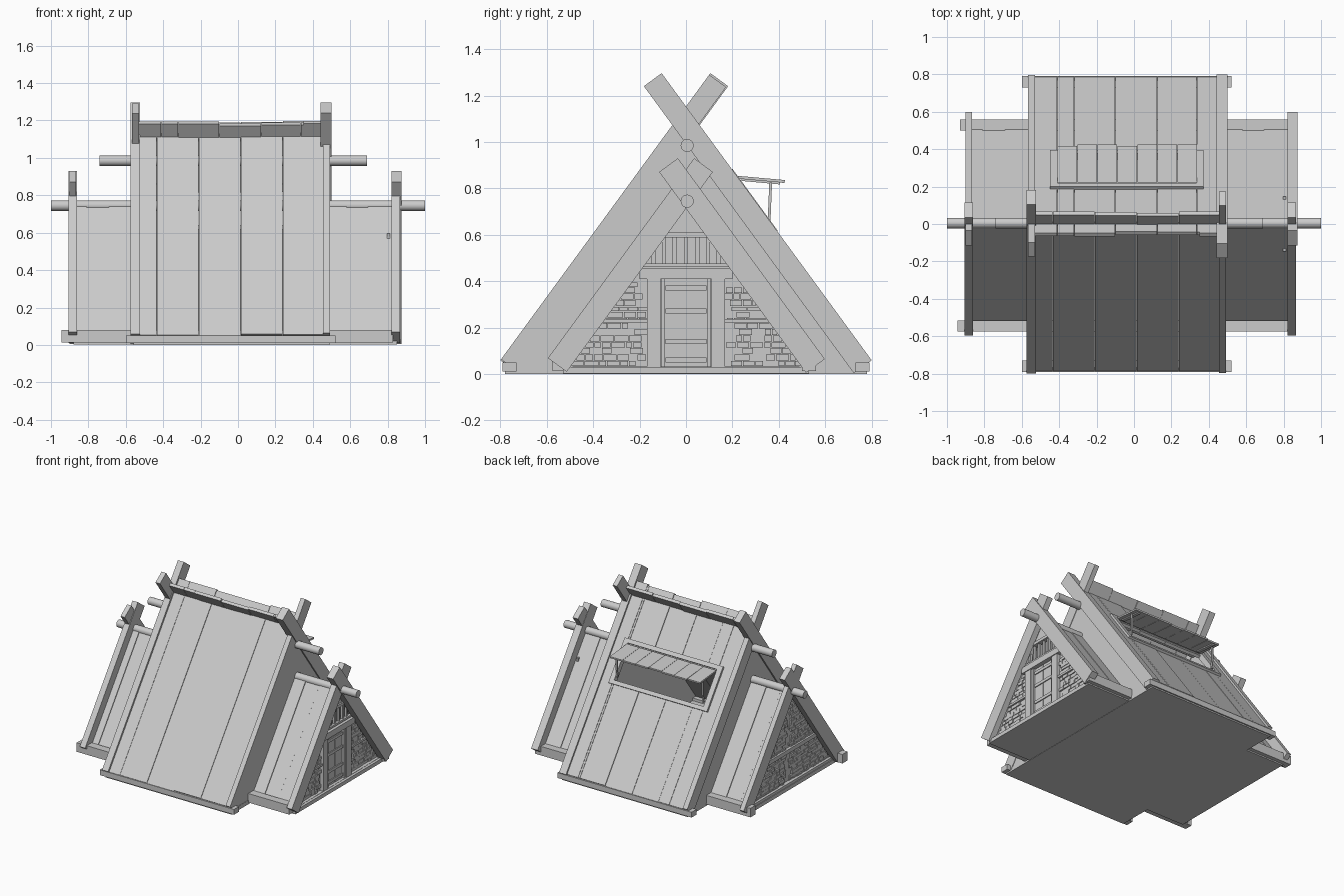
import bpy, bmesh, math, random
from mathutils import Vector

random.seed(4)
SLOPE = 1.367                                  # roof pitch
N = Vector((SLOPE, 1)).normalized()            # outward normal in (y, z)

cube = bpy.data.objects.get("Cube")
if cube:
    bpy.data.objects.remove(cube, do_unlink=True)

clay = bpy.data.materials.new("plain grey")
clay.use_nodes = True
clay.diffuse_color = (0.6, 0.6, 0.6, 1)
clay.node_tree.nodes["Principled BSDF"].inputs["Base Color"].default_value = (0.6, 0.6, 0.6, 1)


def add_prism(bm, pts, x0, x1):
    """Extrude a (y, z) outline from x0 to x1."""
    ends = [[bm.verts.new((x, y, z)) for y, z in pts] for x in (x0, x1)]
    bm.faces.new(ends[0])
    bm.faces.new(ends[1])
    for i in range(len(pts)):
        j = (i + 1) % len(pts)
        bm.faces.new((ends[0][i], ends[0][j], ends[1][j], ends[1][i]))


def finish(name, bm):
    bmesh.ops.recalc_face_normals(bm, faces=bm.faces)
    mesh = bpy.data.meshes.new(name)
    bm.to_mesh(mesh)
    bm.free()
    mesh.materials.append(clay)
    ob = bpy.data.objects.new(name, mesh)
    bpy.context.collection.objects.link(ob)
    return ob


def prisms(name, items):
    bm = bmesh.new()
    for pts, x0, x1 in items:
        add_prism(bm, pts, x0, x1)
    return finish(name, bm)


def rect(y0, y1, z0, z1):
    return [(y0, z0), (y1, z0), (y1, z1), (y0, z1)]


def slope(side, c, thick, top, bottom):
    """Outline of a board lying on the pitch z = c - SLOPE * y, mirrored by side."""
    a, b = Vector((top, c - SLOPE * top)), Vector((bottom, c - SLOPE * bottom))
    return [(side * p.x, p.y) for p in (a, b, b - N * thick, a - N * thick)]


def triangle(c, z0, z1):
    """Slice of a gable between two heights."""
    w0, w1 = (c - z0) / SLOPE, (c - z1) / SLOPE
    return [(-w0, z0), (w0, z0), (w1, z1), (-w1, z1)]


def bar(y0, z0, y1, z1, half):
    """Straight strip between two points in (y, z)."""
    d = Vector((y1 - y0, z1 - z0)).normalized() * half
    return [(y0 - d.y, z0 + d.x), (y1 - d.y, z1 + d.x), (y1 + d.y, z1 - d.x), (y0 + d.y, z0 - d.x)]


def log(name, x0, x1, z, r):
    pts = [(r * math.cos(k * math.tau / 20) + 0.005, z + r * math.sin(k * math.tau / 20)) for k in range(20)]
    ob = prisms(name, [(pts, x0, x1)])
    bpy.ops.object.select_all(action='DESELECT')
    ob.select_set(True)
    bpy.context.view_layer.objects.active = ob
    bpy.ops.object.shade_smooth_by_angle(angle=math.radians(35))


# Floors and sill beams
prisms("main_floor", [(rect(-0.78, 0.78, 0, 0.03), -0.56, 0.49)])
prisms("wing_floor", [(rect(-0.53, 0.53, 0.002, 0.03), -0.88, 0.85)])
prisms("main_sills", [(rect(0.73 * s, 0.79 * s, 0.01, 0.05), -0.6, 0.52) for s in (-1, 1)])
prisms("wing_sill_front", [(rect(-0.575, -0.515, 0.012, 0.08), -0.945, 0.83)])
prisms("wing_sill_back", [(rect(0.5, 0.56, 0.012, 0.08), -0.93, 0.87)])

# Main roof boards, running past each other at the ridge
def roof_boards(side, edges, hole=None):
    items = []
    for x0, x1 in zip(edges, edges[1:]):
        c = 1.13 + random.uniform(-0.004, 0.004)
        top, low = -0.045 + random.uniform(-0.005, 0.005), 0.787
        parts = [(x0, x1, top, low)]
        if hole:
            h0, h1, ht, hb = hole
            a, b = max(x0, h0), min(x1, h1)
            if a < b:
                parts = [(x0, a, top, low), (b, x1, top, low), (a, b, top, ht), (a, b, hb, low)]
        for p0, p1, t, l in parts:
            if p1 - p0 > 0.004:
                items.append((slope(side, c, 0.022, t, l), p0 + 0.001, p1 - 0.001))
    return items

prisms("main_roof_front", roof_boards(-1, [-0.53, -0.435, -0.21, 0.015, 0.24, 0.455]))
prisms("main_roof_back", roof_boards(1, [-0.53, -0.32, -0.1, 0.125, 0.35, 0.455],
                                     (-0.41, 0.335, 0.22, 0.375)))

# Main gable walls and rafters
for name, x0, x1 in (("left", 0.455, 0.488), ("right", -0.562, -0.53)):
    prisms(name + "_main_gable", [(triangle(1.06, 0.02, 1.05), x0, x1)])
prisms("main_rafters", [(slope(-1, 1.153, 0.09, -0.10, 0.797), 0.455, 0.492),
                        (slope(1, 1.153, 0.095, -0.105, 0.8), 0.442, 0.5),
                        (slope(-1, 1.153, 0.095, -0.105, 0.8), -0.575, -0.525),
                        (slope(1, 1.153, 0.09, -0.10, 0.797), -0.568, -0.53)])

# Wing roofs and rafters
for name, edges in (("left", [0.485, 0.58, 0.695, 0.83]), ("right", [-0.87, -0.81, -0.69, -0.56])):
    for s, where in ((-1, "front"), (1, "back")):
        prisms(f"{name}_wing_roof_{where}",
               [(slope(s, 0.77 - 0.005 * (i % 2), 0.025, 0.0, 0.525), a + 0.001, b - 0.001)
                for i, (a, b) in enumerate(zip(edges, edges[1:]))])
prisms("wing_rafters", [(slope(-1, 0.882, 0.1, -0.035, 0.595), 0.822, 0.866),
                        (slope(1, 0.882, 0.1, -0.035, 0.598), 0.82, 0.875),
                        (slope(-1, 0.882, 0.1, -0.035, 0.595), -0.905, -0.86),
                        (slope(1, 0.882, 0.1, -0.035, 0.598), -0.9, -0.865)])

# Ridge logs
log("main_ridge_log", -0.74, 0.69, 0.985, 0.028)
log("wing_ridge_log", -1.0, 1.0, 0.745, 0.028)

# Wing gable walls; the left one has a barred opening near the top
prisms("left_wing_wall", [(triangle(0.745, 0.02, 0.47), 0.785, 0.803),
                          (triangle(0.745, 0.59, 0.73), 0.785, 0.815)])
prisms("right_wing_wall", [(triangle(0.745, 0.02, 0.73), -0.845, -0.825)])


def bricks(name, x, out, z_end, gap):
    """Rows of uneven stones on the gable, leaving a gap in the middle."""
    items, z = [], 0.035
    while z < z_end:
        h = random.uniform(0.021, 0.029)
        limit = (0.735 - z - h) / SLOPE
        y = -limit
        while y < limit - 0.01:
            w = min(random.uniform(0.03, 0.07), limit - y)
            if y + w < -gap or y > gap:
                items.append((rect(y + 0.002, y + w - 0.002, z, z + h - 0.003),
                              x, x + out * random.uniform(0.006, 0.014)))
            y += w
        z += h
    prisms(name, items)


bricks("left_wing_stones", 0.802, 1, 0.40, 0.16)
bricks("right_wing_stones", -0.844, -1, 0.62, 0.0)

# Timber framing of the door gable
frame = [(rect(-0.2, 0.2, 0.41, 0.455), 0.80, 0.836),
         (triangle(0.74, 0.462, 0.477), 0.80, 0.822),
         (triangle(0.74, 0.588, 0.61), 0.80, 0.826),
         (rect(-0.49, 0.49, 0.005, 0.032), 0.80, 0.83)]
for s in (-1, 1):
    frame += [(rect(0.11 * s, 0.168 * s, 0.02, 0.41), 0.80, 0.83),
              (rect(0.092 * s, 0.108 * s, 0.02, 0.41), 0.80, 0.82),
              (rect(0.168 * s, 0.36 * s, 0.222, 0.238), 0.80, 0.822)]
prisms("left_gable_timbers", frame)
prisms("window_bars", [(rect(y - 0.008, y + 0.008, 0.47, 0.595), 0.796, 0.812)
                       for y in (-0.14, -0.095, -0.05, 0.0, 0.05, 0.095, 0.14)])

# Door: planks with cross battens
door = [(rect(-0.09 + 0.045 * i, -0.048 + 0.045 * i, 0.03, 0.405), 0.80, 0.809) for i in range(4)]
door += [(rect(-0.088, 0.088, z, z + 0.022), 0.808, 0.816) for z in (0.05, 0.13, 0.26, 0.36)]
prisms("door", door)

# Timber framing of the plain gable
prisms("right_gable_timbers", [(triangle(0.74, 0.27, 0.3), -0.868, -0.84),
                               (rect(-0.49, 0.49, 0.005, 0.05), -0.875, -0.84)])

# Roof window: frame, propped shutter and struts
prisms("roof_window_frame", [(slope(1, 1.158, 0.04, 0.2, 0.395), -0.45, -0.41),
                             (slope(1, 1.158, 0.04, 0.2, 0.395), 0.335, 0.372),
                             (slope(1, 1.158, 0.04, 0.2, 0.218), -0.41, 0.335),
                             (slope(1, 1.158, 0.04, 0.378, 0.395), -0.41, 0.335)])
shutter = []
for i in range(7):
    x = -0.41 + i * 0.107
    end = 0.42 + random.uniform(-0.006, 0.006)
    shutter.append((bar(0.222, 0.848, end, 0.83, 0.006), x + 0.001, x + 0.106))
shutter += [(bar(0.24, 0.838, 0.405, 0.823, 0.006), x, x + 0.025) for x in (-0.38, 0.285)]
prisms("window_shutter", shutter)
prisms("shutter_struts", [(bar(0.365, 0.825, 0.358, 0.66, 0.006), x, x + 0.012) for x in (-0.4, 0.318)])
